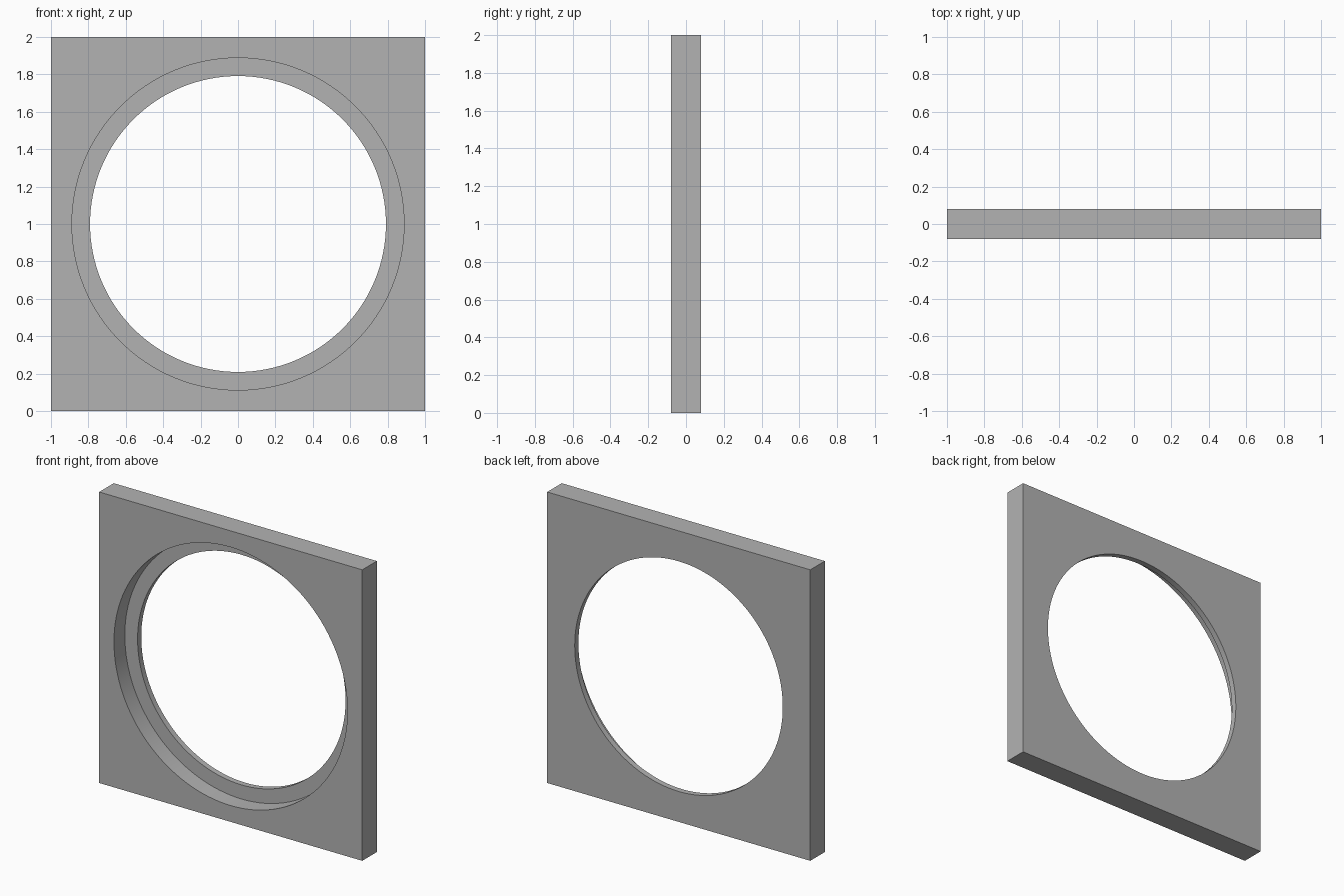
import bpy, bmesh
from math import cos, sin, pi, radians

if "Cube" in bpy.data.objects:
    bpy.data.objects.remove(bpy.data.objects["Cube"], do_unlink=True)

SEGMENTS = 128          # multiple of 8, so the square corners fall on a step
HALF_SIZE = 1.0
FRONT, SHOULDER, BACK = -0.079, 0.039, 0.079
RECESS_RADIUS, HOLE_RADIUS = 0.888, 0.791


def circle(radius):
    return lambda a: (radius * cos(a), radius * sin(a))


def square(a):
    k = HALF_SIZE / max(abs(cos(a)), abs(sin(a)))
    return k * cos(a), k * sin(a)


# Closed cross-section: outer rim, recess wall, shoulder, hole wall, back face
section = [
    (square, FRONT),
    (circle(RECESS_RADIUS), FRONT),
    (circle(RECESS_RADIUS), SHOULDER),
    (circle(HOLE_RADIUS), SHOULDER),
    (circle(HOLE_RADIUS), BACK),
    (square, BACK),
]

bm = bmesh.new()
rings = []
for outline, y in section:
    ring = []
    for i in range(SEGMENTS):
        x, z = outline(2 * pi * i / SEGMENTS)
        ring.append(bm.verts.new((x, y, z + HALF_SIZE)))
    rings.append(ring)

# Bridge each ring to the next, the last one back to the first
for r, ring in enumerate(rings):
    following = rings[(r + 1) % len(rings)]
    for i in range(SEGMENTS):
        j = (i + 1) % SEGMENTS
        bm.faces.new((ring[i], ring[j], following[j], following[i]))
bmesh.ops.recalc_face_normals(bm, faces=bm.faces)

mesh = bpy.data.meshes.new("square_frame")
bm.to_mesh(mesh)
bm.free()
frame = bpy.data.objects.new("square_frame", mesh)
bpy.context.collection.objects.link(frame)

# Plain grey material
grey = bpy.data.materials.new("plain_grey")
grey.use_nodes = True
colour = (0.45, 0.45, 0.45, 1)
grey.diffuse_color = colour
shader = next(n for n in grey.node_tree.nodes if n.type == "BSDF_PRINCIPLED")
shader.inputs["Base Color"].default_value = colour
mesh.materials.append(grey)

# Smooth round walls with sharp rims
bpy.ops.object.select_all(action="DESELECT")
frame.select_set(True)
bpy.context.view_layer.objects.active = frame
bpy.ops.object.shade_smooth_by_angle(angle=radians(30))
